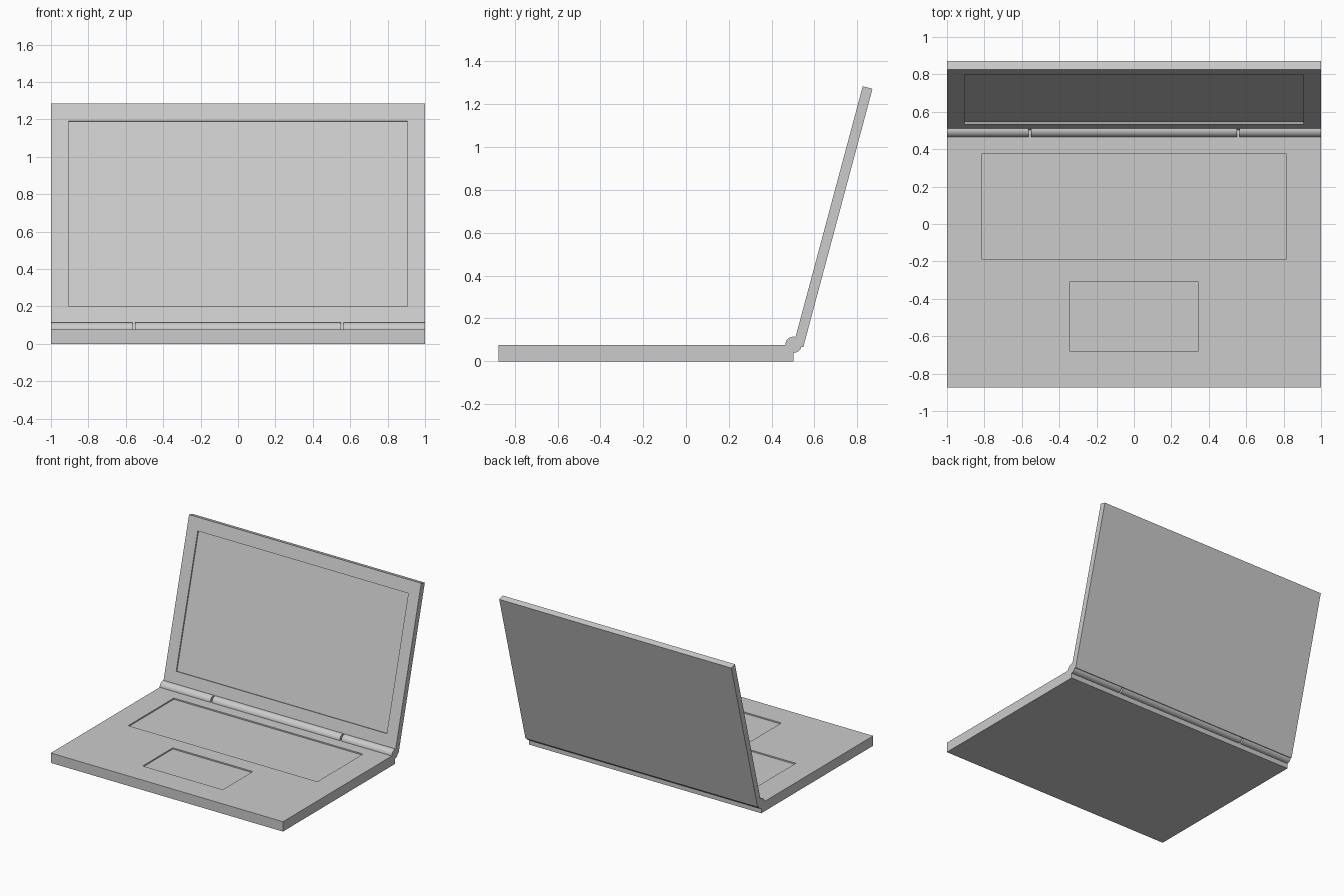
import bpy
import math
from mathutils import Matrix, Vector

if "Cube" in bpy.data.objects:
    bpy.data.objects.remove(bpy.data.objects["Cube"])

grey = bpy.data.materials.new("grey")
grey.diffuse_color = (0.6, 0.6, 0.6, 1)
grey.use_nodes = True
grey.node_tree.nodes["Principled BSDF"].inputs["Base Color"].default_value = grey.diffuse_color

TILT = math.radians(15)            # lid leans back from vertical
HINGE = Vector((0, 0.502, 0.077))  # hinge axis
DEPTH = 0.01                       # depth of the panel recesses


def box(name, x, y, z):
    """Box from (min, max) ranges."""
    bpy.ops.mesh.primitive_cube_add(size=1)
    ob = bpy.context.object
    ob.name = name
    size = [r[1] - r[0] for r in (x, y, z)]
    mid = [(r[0] + r[1]) / 2 for r in (x, y, z)]
    ob.data.transform(Matrix.Translation(mid) @ Matrix.Diagonal((*size, 1)))
    ob.data.materials.append(grey)
    return ob


def recess(ob, x, y, z):
    """Cut a box-shaped recess out of a part."""
    cutter = box("recess_cutter", x, y, z)
    cutter.hide_render = True
    mod = ob.modifiers.new("recess", 'BOOLEAN')
    mod.operation = 'DIFFERENCE'
    mod.solver = 'EXACT'
    mod.object = cutter
    bpy.context.view_layer.objects.active = ob
    bpy.ops.object.modifier_apply(modifier=mod.name)
    bpy.data.objects.remove(cutter, do_unlink=True)


# Base with keyboard and trackpad recesses
TOP = 0.077
base = box("base", (-1, 1), (-0.875, 0.502), (0, TOP))
recess(base, (-0.815, 0.815), (-0.187, 0.375), (TOP - DEPTH, TOP + 0.05))
recess(base, (-0.345, 0.345), (-0.68, -0.31), (TOP - DEPTH, TOP + 0.05))

# Lid with screen recess, built upright then tilted about the hinge axis
lid = box("lid", (-1, 1), (0, 0.047), (0, 1.25))
recess(lid, (-0.907, 0.907), (-0.05, DEPTH), (0.127, 1.153))
lid.data.transform(Matrix.Translation(HINGE) @ Matrix.Rotation(-TILT, 4, 'X'))

# Hinge barrel in three pieces with narrow gaps
for name, x0, x1 in (("hinge_left", -1, -0.564),
                     ("hinge_middle", -0.551, 0.551),
                     ("hinge_right", 0.564, 1)):
    bpy.ops.mesh.primitive_cylinder_add(vertices=32, radius=0.038, depth=x1 - x0)
    hinge = bpy.context.object
    hinge.name = name
    hinge.data.transform(Matrix.Translation(((x0 + x1) / 2, HINGE.y, HINGE.z))
                         @ Matrix.Rotation(math.pi / 2, 4, 'Y'))
    hinge.data.materials.append(grey)
    bpy.ops.object.shade_smooth_by_angle(angle=math.radians(30))
